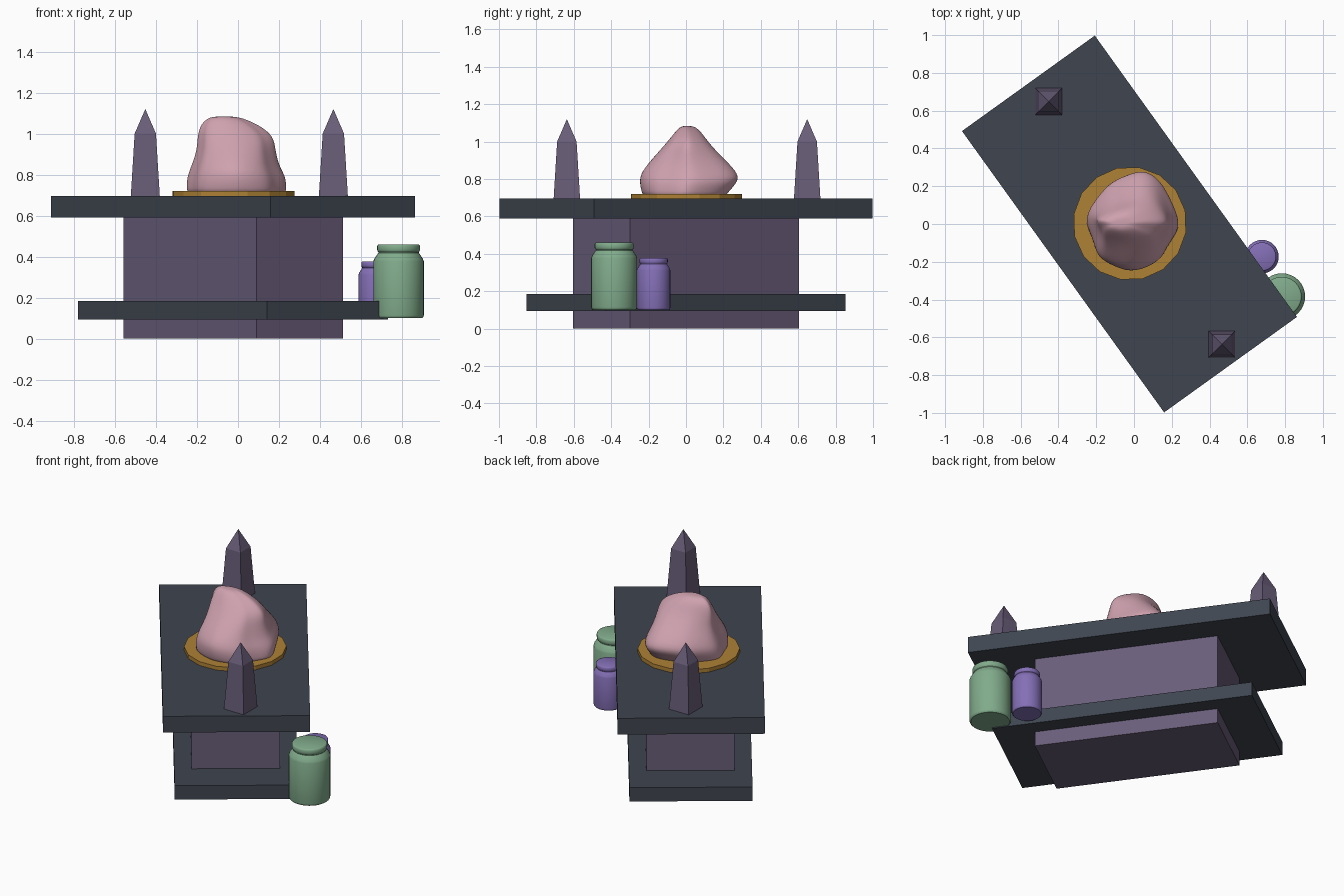
import bpy, bmesh, math

if "Cube" in bpy.data.objects:
    bpy.data.objects.remove(bpy.data.objects["Cube"])

TURN = math.radians(35.7)
CX = -0.024


def material(name, rgb):
    m = bpy.data.materials.new(name)
    m.diffuse_color = (*rgb, 1)
    m.use_nodes = True
    m.node_tree.nodes["Principled BSDF"].inputs["Base Color"].default_value = m.diffuse_color
    return m


SLATE = material("slate", (0.05, 0.06, 0.08))
STONE = material("stone", (0.14, 0.11, 0.19))
GOLD = material("gold", (0.42, 0.22, 0.035))
PINK = material("pink", (0.62, 0.36, 0.43))
GREEN = material("green", (0.22, 0.41, 0.26))
PURPLE = material("purple", (0.23, 0.16, 0.47))


def loft(name, rings, mat, smooth=None):
    """Skin a stack of equal-length point rings and cap both ends."""
    bm = bmesh.new()
    loops = [[bm.verts.new(p) for p in r] for r in rings]
    n = len(loops[0])
    for a, b in zip(loops, loops[1:]):
        for i in range(n):
            j = (i + 1) % n
            bm.faces.new((a[i], a[j], b[j], b[i]))
    bm.faces.new(loops[0][::-1])
    bm.faces.new(loops[-1])
    bmesh.ops.remove_doubles(bm, verts=bm.verts, dist=1e-5)
    bmesh.ops.recalc_face_normals(bm, faces=bm.faces)
    me = bpy.data.meshes.new(name)
    bm.to_mesh(me)
    bm.free()
    me.materials.append(mat)
    ob = bpy.data.objects.new(name, me)
    bpy.context.collection.objects.link(ob)
    if smooth:
        bpy.ops.object.select_all(action='DESELECT')
        ob.select_set(True)
        bpy.context.view_layer.objects.active = ob
        bpy.ops.object.shade_smooth_by_angle(angle=math.radians(smooth))
    return ob


def lathe(name, x, y, profile, sides, mat, start=0.0, smooth=None):
    rings = [[(x + r * math.cos(start + math.tau * i / sides),
               y + r * math.sin(start + math.tau * i / sides), z)
              for i in range(sides)] for r, z in profile]
    return loft(name, rings, mat, smooth)


def slab(name, w, l, z0, z1, mat):
    c, s = math.cos(TURN), math.sin(TURN)
    corners = [(-w/2, -l/2), (w/2, -l/2), (w/2, l/2), (-w/2, l/2)]
    rings = [[(CX + c*u - s*v, s*u + c*v, z) for u, v in corners]
             for z in (z0, z1)]
    return loft(name, rings, mat)


# Altar: pedestal, shelf and top
slab("pedestal", 0.52, 1.111, 0.0, 0.60, STONE)
slab("lower_shelf", 0.725, 1.579, 0.095, 0.185, SLATE)
slab("table_top", 0.866, 1.834, 0.59, 0.695, SLATE)

# Pointed obelisks at both ends
R2 = math.sqrt(2)
for i, (x, y) in enumerate([(-0.452, 0.648), (0.465, -0.637)]):
    lathe(f"obelisk_{i + 1}", x, y,
          [(0.071*R2, 0.69), (0.052*R2, 1.0), (0.0, 1.12)],
          4, STONE, math.pi / 4)

# Round tray
lathe("gold_tray", -0.022, 0.003, [(0.301, 0.69), (0.301, 0.72)], 16, GOLD, TURN)


# Lidded jars; rows are radius and height as fractions of the full size
JAR = [(0.93, 0), (0.98, 0.015), (1, 0.04), (1, 0.77), (0.97, 0.80),
       (0.83, 0.875), (0.80, 0.885), (0.80, 0.895), (0.83, 0.905),
       (0.85, 0.93), (0.85, 0.975), (0.82, 0.995), (0.79, 1.0)]
for name, x, y, r, h, mat in [("green_jar", 0.783, -0.384, 0.123, 0.36, GREEN),
                              ("purple_jar", 0.677, -0.173, 0.089, 0.277, PURPLE)]:
    lathe(name, x, y, [(r*a, 0.10 + h*b) for a, b in JAR], 32, mat, smooth=40)

# Lumpy boulder: plan outline remapped to the extents of each level
OUTLINE = [(.24, .05), (.19, .16), (.14, .24), (.06, .29), (-.04, .26),
           (-.14, .22), (-.23, .11), (-.265, .04), (-.215, -.06),
           (-.20, -.16), (-.10, -.21), (-.02, -.235), (.07, -.215),
           (.15, -.165), (.175, -.10), (.235, -.01)]
LEVELS = [(.690, -.255, .235, -.225, .215), (.730, -.265, .240, -.245, .235),
          (.790, -.262, .238, -.257, .298), (.840, -.240, .205, -.245, .285),
          (.920, -.210, .185, -.175, .200), (.990, -.208, .178, -.110, .130),
          (1.045, -.190, .100, -.065, .090), (1.078, -.150, .020, -.035, .055),
          (1.084, -.110, -.03, -.010, .025)]
rings = []
for z, x0, x1, y0, y1 in LEVELS:
    rings.append([(x0 + (x + .265) / .505 * (x1 - x0),
                   y0 + (y + .235) / .525 * (y1 - y0), z) for x, y in OUTLINE])
rock = loft("boulder", rings, PINK, smooth=180)
sub = rock.modifiers.new("soften", 'SUBSURF')
sub.levels = sub.render_levels = 2
